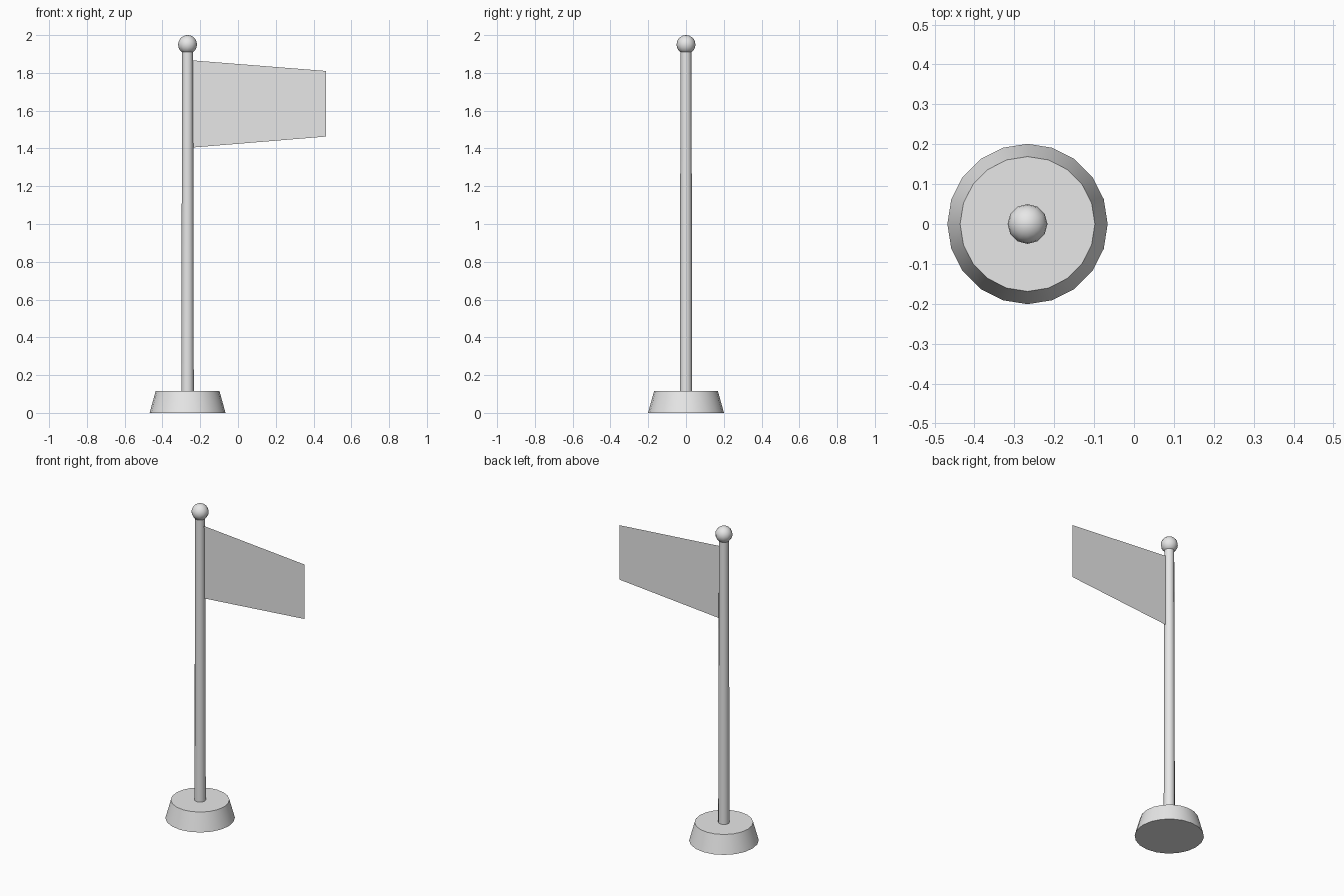
import bpy, math

if "Cube" in bpy.data.objects:
    bpy.data.objects.remove(bpy.data.objects["Cube"])

POLE_X = -0.267

grey = bpy.data.materials.new("light_grey")
grey.diffuse_color = (0.8, 0.8, 0.8, 1)
grey.use_nodes = True
grey.node_tree.nodes["Principled BSDF"].inputs["Base Color"].default_value = grey.diffuse_color


def finish(name, smooth=True):
    ob = bpy.context.object
    ob.name = name
    ob.data.materials.append(grey)
    if smooth:
        bpy.ops.object.shade_smooth_by_angle(angle=math.radians(40))
    return ob


def tapered(name, sides, r1, r2, z1, z2):
    bpy.ops.mesh.primitive_cone_add(vertices=sides, radius1=r1, radius2=r2, depth=z2 - z1,
                                    location=(POLE_X, 0, (z1 + z2) / 2))
    return finish(name)


# Round foot and slightly tapered pole
tapered("base", 20, 0.201, 0.169, 0, 0.115)
tapered("pole", 12, 0.033, 0.029, 0.11, 1.92)

# Ball on top of the pole
bpy.ops.mesh.primitive_uv_sphere_add(segments=12, ring_count=10, radius=0.05,
                                     location=(POLE_X, 0, 1.95))
finish("finial")

# Flat tapering flag, a single sheet
mesh = bpy.data.meshes.new("flag")
mesh.from_pydata([(-0.24, 0, 1.405), (0.467, 0, 1.463), (0.467, 0, 1.81), (-0.24, 0, 1.866)],
                 [], [(0, 1, 2, 3)])
mesh.materials.append(grey)
bpy.context.collection.objects.link(bpy.data.objects.new("flag", mesh))
